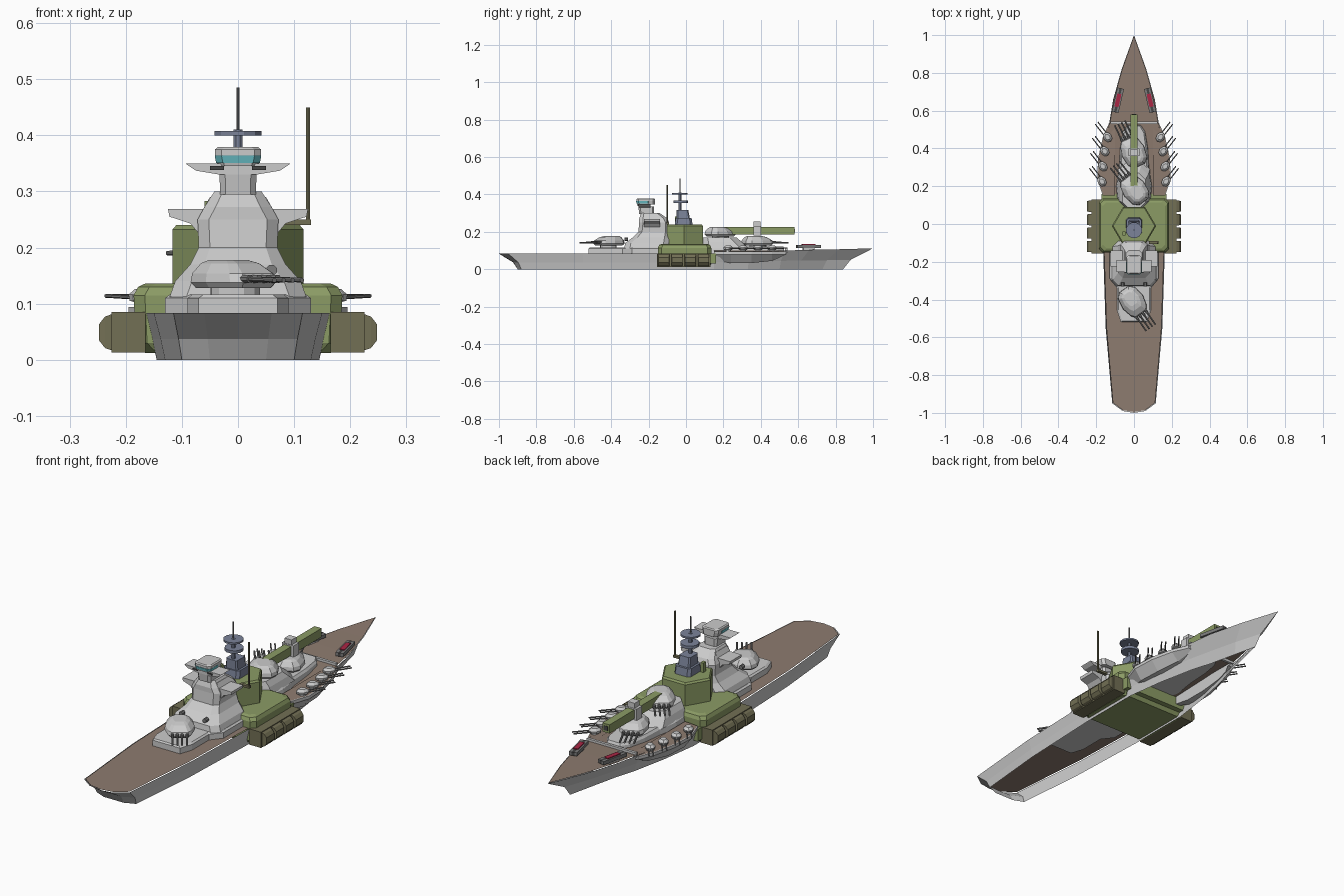
import bpy, bmesh, math
from mathutils import Matrix, Vector

if "Cube" in bpy.data.objects:
    bpy.data.objects.remove(bpy.data.objects["Cube"])

def mat(name, c):
    m = bpy.data.materials.new(name)
    m.diffuse_color = (*c, 1)
    m.use_nodes = True
    m.node_tree.nodes["Principled BSDF"].inputs["Base Color"].default_value = m.diffuse_color
    return m

BROWN = mat("deck_brown", (.27, .20, .16))
GREEN = mat("armour_green", (.26, .33, .13))
OLIVE = mat("launcher_olive", (.17, .16, .09))
DARK = mat("dark_metal", (.06, .06, .06))
BLUE = mat("mast_blue", (.20, .23, .32))
CYAN = mat("window_cyan", (.15, .55, .6))
RED = mat("tube_red", (.4, .02, .06))
GUN = mat("gun_grey", (.2, .2, .2))

def loft(name, rings, m=None, cyclic=True, caps=True, M=Matrix()):
    """Skin a list of equal-length point rings."""
    bm = bmesh.new()
    V = [[bm.verts.new(M @ Vector(p)) for p in r] for r in rings]
    n = len(V[0])
    for a, b in zip(V, V[1:]):
        for i in range(n if cyclic else n - 1):
            j = (i + 1) % n
            bm.faces.new((a[i], a[j], b[j], b[i]))
    if caps:
        bm.faces.new(V[0])
        bm.faces.new(V[-1])
    bmesh.ops.remove_doubles(bm, verts=bm.verts, dist=1e-5)
    bmesh.ops.recalc_face_normals(bm, faces=bm.faces)
    me = bpy.data.meshes.new(name)
    bm.to_mesh(me)
    bm.free()
    o = bpy.data.objects.new(name, me)
    bpy.context.collection.objects.link(o)
    if m:
        me.materials.append(m)
    return o

def box(name, x, y, z, m=None, M=Matrix()):
    ring = lambda h: [(x[0], y[0], h), (x[1], y[0], h), (x[1], y[1], h), (x[0], y[1], h)]
    return loft(name, [ring(z[0]), ring(z[1])], m, M=M)

def oct_ring(hx, y0, y1, c, z):
    """Chamfered rectangle at height z."""
    r = [(hx - c, y0), (hx, y0 + c), (hx, y1 - c), (hx - c, y1)]
    return [(x, y, z) for x, y in r] + [(-x, y, z) for x, y in reversed(r)]

def stack(name, levels, m=None):
    return loft(name, [oct_ring(*l) for l in levels], m)

def sym(half, z):
    return [(x, y, z) for x, y in half] + [(-x, y, z) for x, y in reversed(half)]

def rod(name, a, b, r, m=None, n=8, r2=None, M=Matrix()):
    a, b = Vector(a), Vector(b)
    q = (b - a).to_track_quat('Z', 'Y')
    circ = lambda c, k: [c + q @ Vector((k * math.cos(t), k * math.sin(t), 0))
                         for t in [2 * math.pi * (i + .5) / n for i in range(n)]]
    return loft(name, [circ(a, r), circ(b, r2 or r)], m, M=M)

def plate(name, half, y0, y1, m=None):
    """Front-view profile (x, z), mirrored and extruded along y."""
    p = half + [(-x, z) for x, z in reversed(half)]
    return loft(name, [[(x, y, z) for x, z in p] for y in (y0, y1)], m)

# Hull shell (open below) and deck: top x, y, z, bottom x, y
H = [(0, -1, .083, 0, -.9), (.06, -.99, .083, .05, -.9), (.115, -.95, .083, .1, -.88),
     (.15, -.55, .083, .13, -.55), (.163, -.15, .083, .145, -.15), (.165, .15, .083, .145, .15),
     (.155, .35, .09, .12, .33), (.132, .53, .1, .085, .5), (.11, .66, .104, .055, .6),
     (.065, .82, .107, .025, .73), (0, 1, .112, 0, .84)]
top = [(a, b, c) for a, b, c, d, e in H]
mid = [(.4 * a + .6 * d, .25 * b + .75 * e, .45 * c) for a, b, c, d, e in H]
bot = [(d, e, 0) for a, b, c, d, e in H]
flip = lambda r: [(-x, y, z) for x, y, z in r]
full = lambda r: r + flip(r[1:-1][::-1])
loft("hull", [full(top), full(mid), full(bot)], caps=False)
deck = [(x * .97, y * .995, z + .001) for x, y, z in top]
loft("deck", [deck, flip(deck)], BROWN, cyclic=False, caps=False)
box("breakwater", (-.125, .125), (.53, .542), (.09, .112))

# Side sponsons with secondary turrets
S = [(.132, .535, .075), (.165, .46, .045), (.19, .35, .033), (.195, .24, .033), (.165, .15, .05)]
for s in (1, -1):
    loft("sponson", [[(s * .11, y, .094), (s * x, y, .094), (s * x, y, .08),
                      (s * (x - .035), y, zb), (s * .11, y, zb)] for x, y, zb in S])
    loft("sponson_deck", [[(s * .1, y, .1), (s * x * .98, y, .096)] for x, y, _ in S],
         BROWN, cyclic=False, caps=False)
    for x, y in ((.14, .46), (.155, .385), (.165, .305), (.17, .225)):
        M = Matrix.Translation((s * x, y, .095)) @ Matrix.Rotation(-s * math.radians(38), 4, 'Z')
        dome = [[(r * math.cos(t) * .9, r * math.sin(t) * 1.15, h)
                 for t in [i * math.pi / 4 for i in range(8)]]
                for h, r in ((0, .014), (.008, .014), (.010, .023), (.021, .025), (.031, .014))]
        loft("secondary_turret", dome, M=M)
        for k in (-.009, .009):
            rod("secondary_barrel", (k, .015, .016), (k, .095, .019), .0035, GUN, 6, M=M)
    # Bow tube launchers
    M = Matrix.Translation((s * .085, .655, 0)) @ Matrix.Rotation(s * math.radians(13), 4, 'Z')
    box("tube_launcher_base", (-.012, .012), (-.03, .03), (.1, .115), M=M)
    for k in (-.012, 0, .012):
        box("launch_tube", (k - .006, k + .006), (-.065, .065), (.114, .13), GUN if k else DARK, M)
    box("launch_tube_red", (-.011, .011), (-.035, .035), (.125, .134), RED, M)

# Green midship armour
stack("armour_block", [(.165, -.14, .125, .02, .012), (.182, -.15, .135, .02, .03),
                       (.186, -.15, .135, .02, .115), (.178, -.143, .128, .02, .13),
                       (.165, -.13, .115, .02, .136)], GREEN)
box("armour_front_step", (-.172, .172), (.12, .16), (.03, .085), GREEN)
hexr = lambda r, ry, z: [(r, -.01, z), (r * .5, ry - .01, z), (-r * .5, ry - .01, z),
                         (-r, -.01, z), (-r * .5, -ry - .01, z), (r * .5, -ry - .01, z)]
loft("hex_tower", [hexr(.117, .1, .13), hexr(.117, .1, .232), hexr(.11, .094, .24)], GREEN)

# Side launcher boxes: four cells with tapered lids
for s in (1, -1):
    box("launcher_rack", (s * .165, s * .225), (-.155, .13), (.013, .085), OLIVE)
    for i in range(4):
        y = -.119 + i * .071
        loft("launcher_lid", [[(s * x, y - w, .049 - h), (s * x, y + w, .049 - h),
                               (s * x, y + w, .049 + h), (s * x, y - w, .049 + h)]
                              for x, w, h in ((.22, .03, .034), (.237, .03, .028), (.248, .028, .014))], OLIVE)
        box("launcher_hatch", (s * .23, s * .2425), (y - .018, y + .018), (.03, .068), DARK)

# Radar mast
stack("mast_base", [(.042, -.06, .035, .012, .238), (.04, -.055, .03, .012, .275)], BLUE)
stack("mast_block", [(.03, -.05, .02, .006, .275), (.028, -.05, .012, .006, .318)], BLUE)
rod("mast_column", (0, -.033, .31), (0, -.033, .41), .009, BLUE)
rod("mast_pole", (0, -.033, .4), (0, -.033, .485), .003, GUN)
rod("lower_radar_disc", (0, -.028, .355), (0, -.028, .368), .04, BLUE, 12)
rod("upper_radar_disc", (0, -.033, .4), (0, -.033, .408), .043, BLUE, 12)
rod("antenna", (.125, -.1, .24), (.125, -.1, .45), .004, OLIVE, 6)
box("antenna_bracket", (.08, .13), (-.105, -.09), (.24, .25), OLIVE)
box("signal_box", (-.06, -.045), (-.06, -.04), (.235, .283), GREEN)

# Aft superstructure and bridge
aft = [(.07, -.52), (.09, -.46), (.09, -.34), (.13, -.29), (.13, -.1)]
loft("aft_base", [sym(aft, .08), sym(aft, .11), sym([(x - .008, y + .006) for x, y in aft], .116)])
stack("bridge_tower", [(.122, -.33, -.09, .03, .112), (.112, -.325, -.09, .03, .14),
                       (.085, -.285, -.09, .025, .17), (.07, -.255, -.09, .02, .2),
                       (.072, -.25, -.09, .02, .25), (.06, -.25, -.1, .02, .272),
                       (.042, -.24, -.14, .015, .3)])
plate("lower_bridge_wing", [(.07, .225), (.085, .243), (.122, .255), (.125, .269), (.062, .269), (.05, .29)],
      -.225, -.14)
stack("bridge_neck", [(.032, -.25, -.17, .01, .295), (.033, -.255, -.17, .01, .335)])
plate("upper_bridge_wing", [(.033, .33), (.075, .337), (.09, .347), (.093, .35)], -.255, -.19)
stack("bridge_cab", [(.036, -.26, -.165, .012, .345), (.041, -.265, -.165, .012, .365),
                     (.041, -.265, -.165, .012, .375), (.036, -.26, -.17, .012, .379)])
stack("bridge_window", [(.039, -.264, -.19, .012, .351), (.0415, -.267, -.19, .012, .364)], CYAN)
for s in (1, -1):
    box("wing_slit", (s * .025, s * .05), (-.259, -.25), (.338, .345), DARK)
    rod("side_lamp", (s * .06, -.31, .16), (s * .06, -.33, .16), .01, GUN)

# Forward superstructure
fore = [(.085, .1), (.095, .2), (.08, .3), (.075, .4), (.06, .49), (.035, .525)]
loft("fore_base", [sym(fore, .083), sym([(x * .95, y) for x, y in fore], .112),
                   sym([(x * .85, y - .005) for x, y in fore], .122)])
stack("fore_step", [(.085, .08, .33, .04, .115), (.075, .08, .3, .04, .145), (.06, .08, .27, .035, .17)])

# Main turrets, each with four barrels
def turret(x, y, z, deg):
    M = Matrix.Translation((x, y, z)) @ Matrix.Rotation(math.radians(deg), 4, 'Z')
    half = [(.03, -.085), (.055, -.06), (.064, .0), (.05, .055), (.035, .075)]
    lv = ((.008, .88, .88, 0), (.018, 1, 1, 0), (.034, .95, .95, -.002), (.052, .68, .68, -.012), (.058, .45, .45, -.02))
    loft("main_turret", [[(a * kx, b * ky + d, h) for a, b, h in sym(half, h)] for h, kx, ky, d in lv], M=M)
    rod("turret_ring", (0, 0, -.01), (0, 0, .012), .045, n=12, M=M)
    for k in (-.03, -.01, .01, .03):
        rod("barrel_sleeve", (k, .04, .024), (k, .09, .024), .0075, GUN, M=M)
        rod("main_barrel", (k, .08, .024), (k, .165, .022), .0045, GUN, M=M)

turret(-.005, -.415, .12, 180 + 35)
turret(-.005, .385, .12, 25)
turret(0, .185, .168, 38)

# Long green cannon with clamp
box("long_cannon", (-.018, .018), (.2, .58), (.186, .226), GREEN)
box("cannon_bore", (-.01, .01), (.575, .582), (.196, .216), DARK)
box("cannon_clamp", (-.03, .03), (.36, .4), (.18, .232))
box("cannon_sight", (-.018, .018), (.362, .398), (.23, .255))
